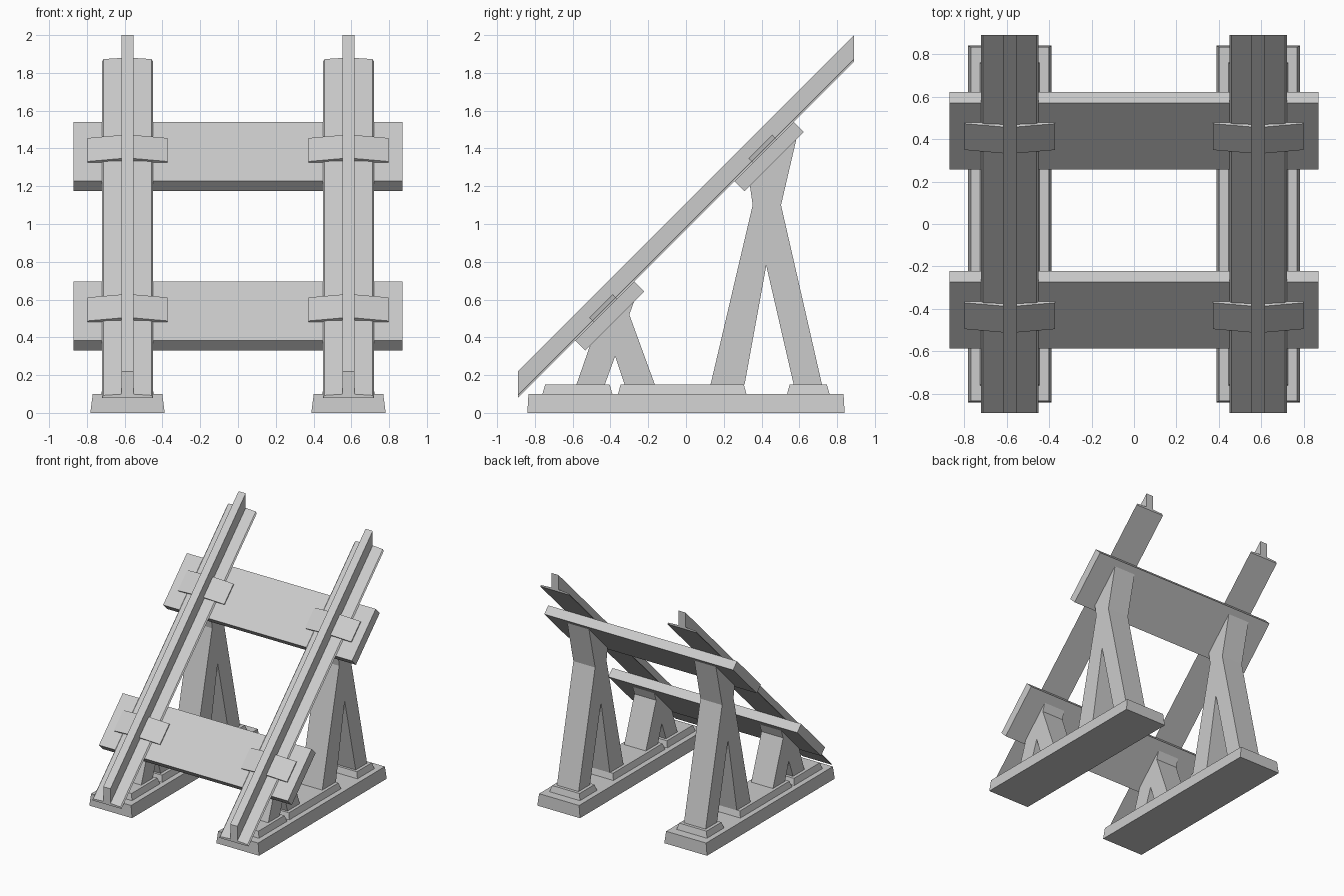
import bpy, bmesh

if "Cube" in bpy.data.objects:
    bpy.data.objects.remove(bpy.data.objects["Cube"])

CX = 0.585      # centre line of one rail / stand
DECK = 0.97     # sloped deck plane: z = y + DECK


def loft(name, a, b, mirror=True):
    """Solid between two matching rings of 3D points."""
    bm = bmesh.new()
    va, vb = [bm.verts.new(p) for p in a], [bm.verts.new(p) for p in b]
    bm.faces.new(va)
    bm.faces.new(vb[::-1])
    n = len(a)
    for i in range(n):
        j = (i + 1) % n
        bm.faces.new((va[i], vb[i], vb[j], va[j]))
    bmesh.ops.recalc_face_normals(bm, faces=bm.faces)
    me = bpy.data.meshes.new(name)
    bm.to_mesh(me)
    bm.free()
    ob = bpy.data.objects.new(name, me)
    bpy.context.collection.objects.link(ob)
    if mirror:
        ob.modifiers.new("mirror", 'MIRROR')
    return ob


def side_prism(name, yz, x0, x1, mirror=True):
    """Side profile extruded along x."""
    return loft(name, [(x0, y, z) for y, z in yz], [(x1, y, z) for y, z in yz], mirror)


def slab(name, hx, y0, y1, z0, z1, tx, ty):
    """Tapered block: hx half width, tx and ty inset of the top."""
    def ring(h, a, b, z):
        return [(CX - h, a, z), (CX + h, a, z), (CX + h, b, z), (CX - h, b, z)]
    return loft(name, ring(hx, y0, y1, z0), ring(hx - tx, y0 + ty, y1 - ty, z1))


# ground beams and footing pads
slab("ground_beam", 0.197, -0.84, 0.84, 0, 0.1, 0.013, 0.006)
for name, y0, y1 in (("front_pad", -0.76, -0.39), ("middle_pad", -0.36, 0.32),
                     ("rear_pad", 0.535, 0.76)):
    slab(name, 0.14, y0, y1, 0.1, 0.15, 0.014, 0.014)

# forked support legs
rear = [(0.13, 0.15), (0.31, 0.15), (0.425, 0.78), (0.57, 0.15), (0.72, 0.15),
        (0.503, 1.1), (0.585, 1.452), (0.338, 1.205), (0.353, 1.1)]
front = [(-0.58, 0.15), (-0.43, 0.15), (-0.375, 0.30), (-0.325, 0.15), (-0.165, 0.15),
         (-0.30, 0.52), (-0.274, 0.593), (-0.507, 0.36)]
side_prism("rear_leg", rear, CX - 0.1, CX + 0.1)
side_prism("front_leg", front, CX - 0.1, CX + 0.1)

# sloped cross planks and the clips holding the rails on them
for name, y in (("upper", 0.257), ("lower", -0.587)):
    z = y + DECK
    side_prism(name + "_plank", [(y, z), (y + 0.053, z - 0.053),
                                 (y + 0.366, z + 0.26), (y + 0.313, z + 0.313)],
               -0.87, 0.87, mirror=False)

    def clip_ring(x, h):
        c, e = y + 0.16, 0.062
        return [(x, c - e, c - e + DECK), (x, c + e, c + e + DECK),
                (x, c + e - h, c + e + DECK + h), (x, c - e - h, c - e + DECK + h)]
    for s, side in ((1, "outer"), (-1, "inner")):
        loft(f"{name}_{side}_clip", clip_ring(CX + s * 0.03, 0.022),
             clip_ring(CX + s * 0.213, 0.006))

# inclined rails: wide thin flange with an upright fin
half = [(0.135, 0), (0.126, 0.013), (0.033, 0.019), (0.033, 0.14)]
section = half + [(-x, z) for x, z in half[::-1]]
loft("rail", *[[(CX + x, y, y + DECK + z) for x, z in section] for y in (-0.89, 0.89)])
